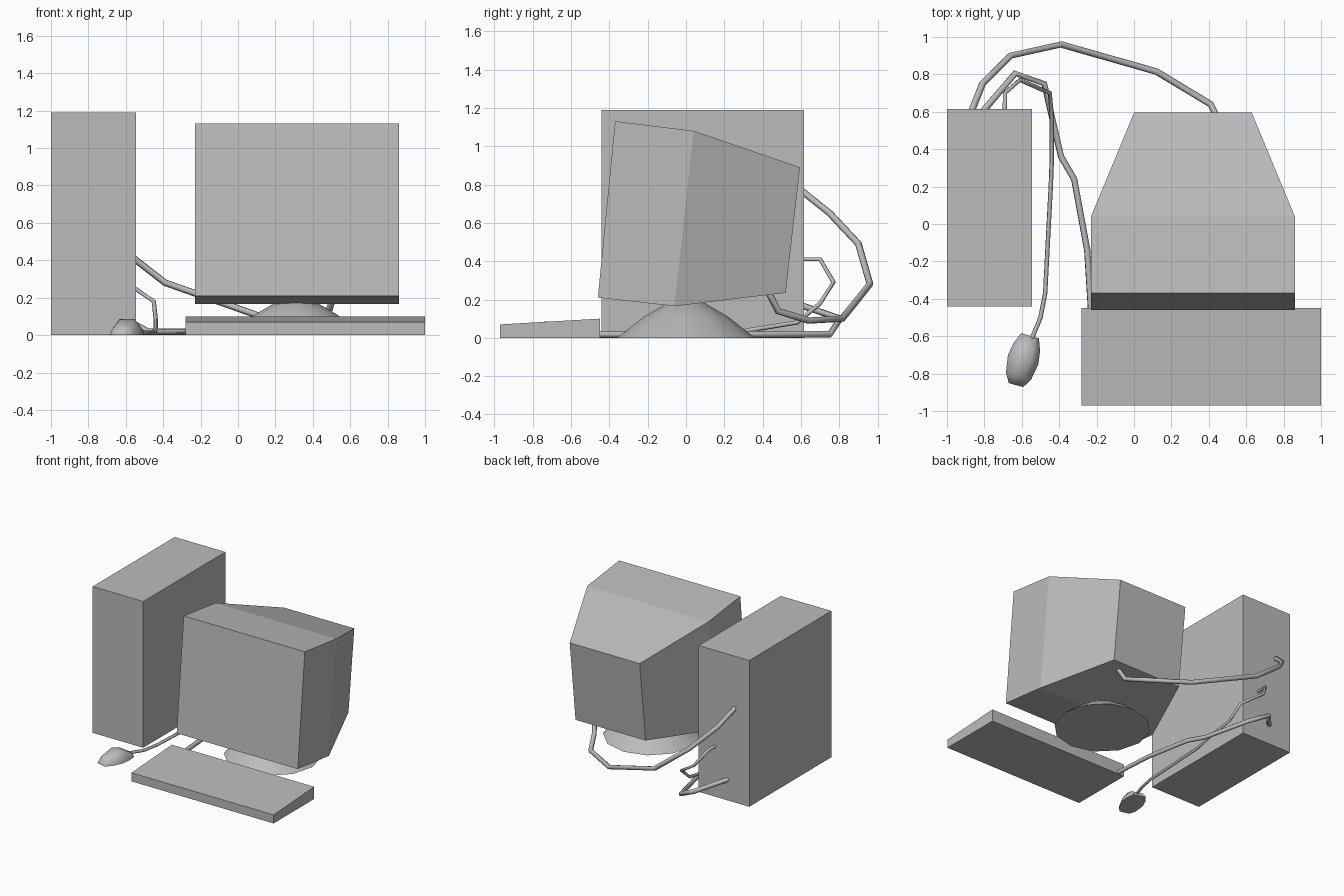
import bpy, bmesh, math
from mathutils import Vector

cube = bpy.data.objects.get("Cube")
if cube:
    bpy.data.objects.remove(cube, do_unlink=True)

GREY = (0.5, 0.5, 0.5, 1)
mat = bpy.data.materials.new("plain grey")
mat.use_nodes = True
mat.diffuse_color = GREY
mat.node_tree.nodes["Principled BSDF"].inputs["Base Color"].default_value = GREY


def shade(obj, angle):
    bpy.ops.object.select_all(action='DESELECT')
    obj.select_set(True)
    bpy.context.view_layer.objects.active = obj
    bpy.ops.object.shade_smooth_by_angle(angle=math.radians(angle))


def loft(name, rings, angle=20):
    """Skin a row of equal-sized closed rings and cap both ends."""
    bm = bmesh.new()
    loops = [[bm.verts.new(p) for p in ring] for ring in rings]
    n = len(loops[0])
    for a, b in zip(loops, loops[1:]):
        for i in range(n):
            j = (i + 1) % n
            bm.faces.new((a[i], a[j], b[j], b[i]))
    bm.faces.new(loops[0])
    bm.faces.new(loops[-1])
    bmesh.ops.recalc_face_normals(bm, faces=bm.faces)
    mesh = bpy.data.meshes.new(name)
    bm.to_mesh(mesh)
    bm.free()
    mesh.materials.append(mat)
    obj = bpy.data.objects.new(name, mesh)
    bpy.context.collection.objects.link(obj)
    shade(obj, angle)
    return obj


def section(x0, x1, low, high):
    """Four corners of an upright section; low and high are (y, z)."""
    return [(x0, *low), (x1, *low), (x1, *high), (x0, *high)]


def cable(name, points, radius):
    curve = bpy.data.curves.new(name, 'CURVE')
    curve.dimensions = '3D'
    curve.bevel_depth = radius
    curve.bevel_resolution = 1
    curve.use_fill_caps = True
    spline = curve.splines.new('POLY')
    spline.points.add(len(points) - 1)
    for sp, p in zip(spline.points, points):
        sp.co = (*p, 1)
    curve.materials.append(mat)
    obj = bpy.data.objects.new(name, curve)
    bpy.context.collection.objects.link(obj)
    bpy.ops.object.select_all(action='DESELECT')
    obj.select_set(True)
    bpy.context.view_layer.objects.active = obj
    bpy.ops.object.convert(target='MESH')
    shade(bpy.context.object, 65)


# Tower case and wedge-shaped keyboard
loft("tower_case", [section(-1, -0.545, (-0.44, 0), (-0.44, 1.19)),
                    section(-1, -0.545, (0.615, 0), (0.615, 1.19))])
loft("keyboard", [section(-0.28, 1, (-0.97, 0), (-0.97, 0.07)),
                  section(-0.28, 1, (-0.45, 0), (-0.45, 0.1))])

# Tilted monitor: straight front half, tapering back half
loft("monitor", [section(-0.23, 0.86, (-0.46, 0.21), (-0.37, 1.13)),
                 section(-0.23, 0.86, (-0.06, 0.165), (0.04, 1.08)),
                 section(0, 0.63, (0.52, 0.235), (0.595, 0.89))], 5)

# Domed monitor stand
SIDES = 12
loft("monitor_stand",
     [[(0.31 + r * math.cos(k * math.tau / SIDES),
        r * math.sin(k * math.tau / SIDES), z) for k in range(SIDES)]
      for r, z in ((0.36, 0), (0.22, 0.11), (0.1, 0.18), (0.03, 0.2))], 40)

# Mouse: rounded sections along a slightly turned axis
axis = Vector((0.27, 0.96, 0))
side = Vector((0.96, -0.27, 0))
outline = ((-1, 0), (-0.9, 0.45), (-0.5, 1), (0.5, 1), (0.9, 0.45), (1, 0))
loft("mouse",
     [[Vector((-0.593, -0.727, 0)) + axis * t + side * (u * w) + Vector((0, 0, v * h))
       for u, v in outline]
      for t, w, h in ((-0.14, 0.04, 0.02), (-0.09, 0.07, 0.055), (0, 0.085, 0.085),
                      (0.07, 0.075, 0.065), (0.135, 0.05, 0.025))], 60)

# Cables from the back of the tower
cable("monitor_cable", [(-0.87, 0.6, 0.77), (-0.81, 0.75, 0.65), (-0.66, 0.9, 0.49),
                        (-0.39, 0.96, 0.28), (0.12, 0.815, 0.1), (0.41, 0.64, 0.09),
                        (0.49, 0.48, 0.14), (0.52, 0.43, 0.24)], 0.018)
cable("keyboard_cable", [(-0.81, 0.6, 0.17), (-0.635, 0.805, 0.1), (-0.48, 0.75, 0.018),
                         (-0.39, 0.36, 0.018), (-0.32, 0.24, 0.018),
                         (-0.25, -0.14, 0.018), (-0.23, -0.46, 0.018)], 0.018)
cable("mouse_cable", [(-0.69, 0.6, 0.41), (-0.69, 0.7, 0.41), (-0.61, 0.77, 0.29),
                      (-0.45, 0.7, 0.18), (-0.44, 0.58, 0.08), (-0.44, 0.33, 0.04),
                      (-0.445, 0.2, 0.013), (-0.475, -0.37, 0.013),
                      (-0.5, -0.5, 0.013), (-0.545, -0.61, 0.025)], 0.012)
